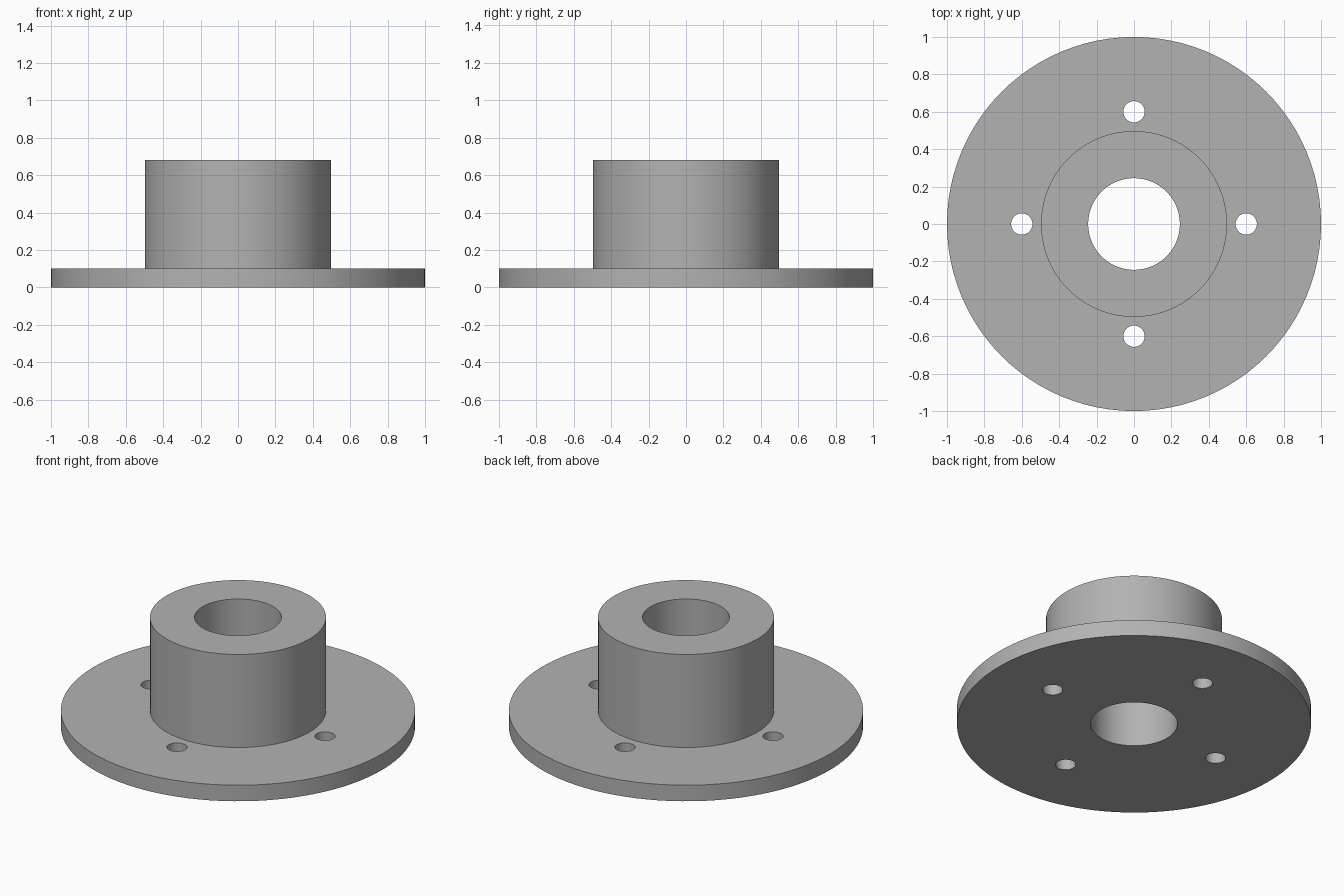
import bpy
import bmesh
from math import cos, sin, pi, radians
from mathutils import Matrix

cube = bpy.data.objects.get("Cube")
if cube:
    bpy.data.objects.remove(cube, do_unlink=True)

SEGMENTS = 96
FLANGE_R, FLANGE_H = 1.0, 0.10
HUB_R, HUB_H = 0.497, 0.68
BORE_R = 0.245
BOLT_R, BOLT_CIRCLE, BOLT_COUNT = 0.057, 0.60, 4

# Single grey metal
grey = bpy.data.materials.new("grey_metal")
grey.use_nodes = True
colour = (0.45, 0.45, 0.45, 1)
grey.diffuse_color = colour
grey.node_tree.nodes["Principled BSDF"].inputs["Base Color"].default_value = colour


def make_object(name, bm):
    bmesh.ops.recalc_face_normals(bm, faces=bm.faces)
    mesh = bpy.data.meshes.new(name)
    bm.to_mesh(mesh)
    bm.free()
    mesh.materials.append(grey)
    obj = bpy.data.objects.new(name, mesh)
    bpy.context.collection.objects.link(obj)
    return obj


def lathe(name, profile):
    """Revolve a closed (radius, height) profile about z."""
    bm = bmesh.new()
    rings = []
    for i in range(SEGMENTS):
        a = 2 * pi * i / SEGMENTS
        rings.append([bm.verts.new((r * cos(a), r * sin(a), z)) for r, z in profile])
    n = len(profile)
    for i, ring in enumerate(rings):
        following = rings[(i + 1) % SEGMENTS]
        for j in range(n):
            k = (j + 1) % n
            bm.faces.new((ring[j], following[j], following[k], ring[k]))
    return make_object(name, bm)


# Flange and hub, turned as one piece with a through bore
body = lathe("flanged_hub", [
    (BORE_R, 0), (FLANGE_R, 0), (FLANGE_R, FLANGE_H),
    (HUB_R, FLANGE_H), (HUB_R, HUB_H), (BORE_R, HUB_H),
])

# Cutter pins for the bolt holes
bm = bmesh.new()
for i in range(BOLT_COUNT):
    a = 2 * pi * i / BOLT_COUNT
    place = Matrix.Translation((BOLT_CIRCLE * cos(a), BOLT_CIRCLE * sin(a), FLANGE_H / 2))
    bmesh.ops.create_cone(bm, cap_ends=True, segments=48, radius1=BOLT_R,
                          radius2=BOLT_R, depth=FLANGE_H * 3, matrix=place)
cutter = make_object("bolt_hole_cutter", bm)
cutter.hide_render = True

# Drill the holes, then discard the cutter
drill = body.modifiers.new("bolt_holes", "BOOLEAN")
drill.operation = "DIFFERENCE"
drill.solver = "EXACT"
drill.object = cutter
bpy.context.view_layer.objects.active = body
body.select_set(True)
cutter.select_set(False)
bpy.ops.object.modifier_apply(modifier=drill.name)
bpy.data.objects.remove(cutter, do_unlink=True)

bpy.ops.object.shade_smooth_by_angle(angle=radians(30))
